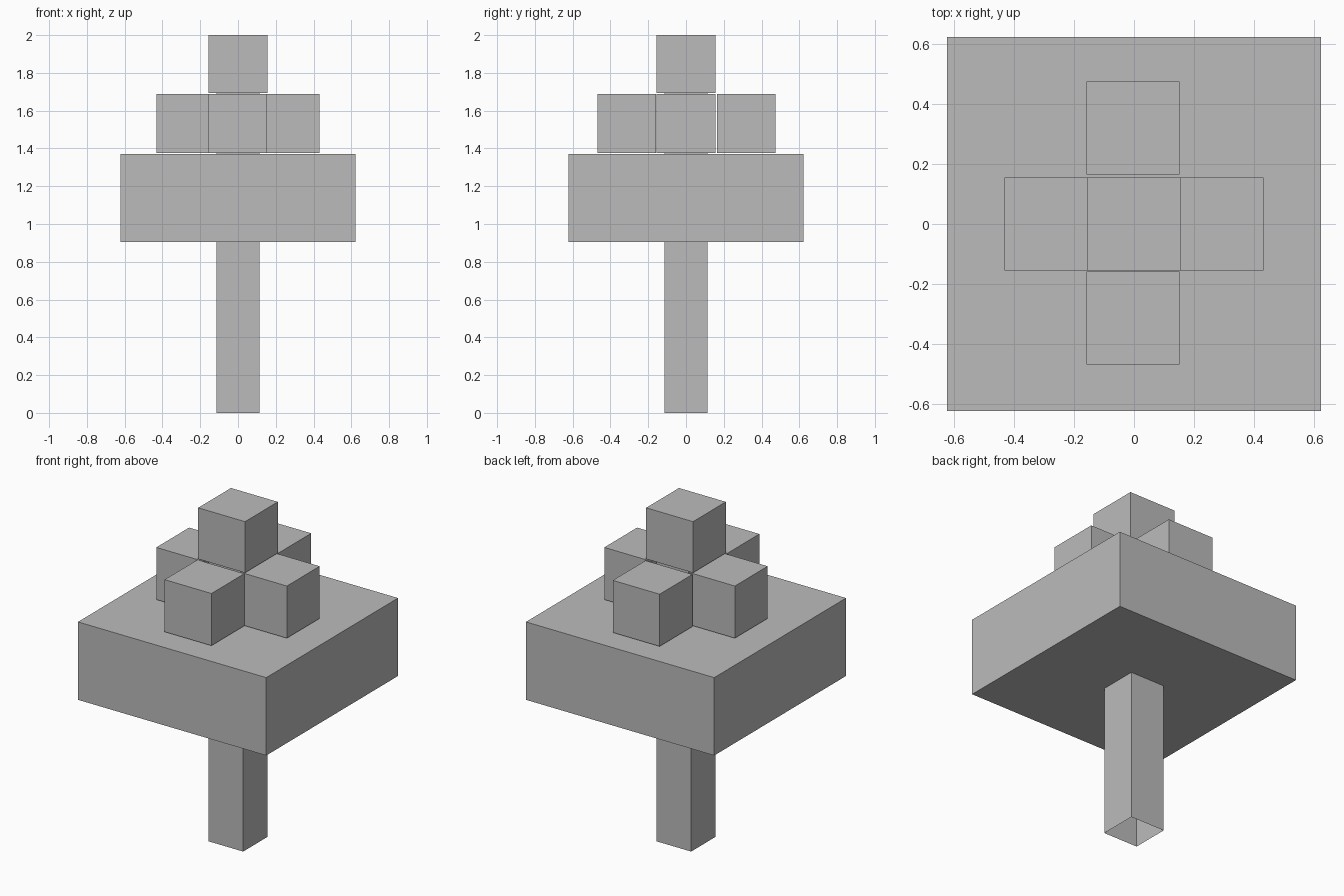
import bpy
import bmesh
from mathutils import Vector

default = bpy.data.objects.get("Cube")
if default:
    bpy.data.objects.remove(default, do_unlink=True)

GREY = (0.5, 0.5, 0.5, 1.0)
grey = bpy.data.materials.new("plain grey")
grey.use_nodes = True
grey.diffuse_color = GREY
grey.node_tree.nodes["Principled BSDF"].inputs["Base Color"].default_value = GREY


def block(name, centre, size, open_ends=False):
    """Box with flat faces; open_ends leaves out the top and bottom."""
    bm = bmesh.new()
    bmesh.ops.create_cube(bm, size=1)
    bmesh.ops.scale(bm, vec=Vector(size), verts=bm.verts)
    bm.normal_update()
    if open_ends:
        ends = [f for f in bm.faces if abs(f.normal.z) > 0.5]
        bmesh.ops.delete(bm, geom=ends, context="FACES_ONLY")
    mesh = bpy.data.meshes.new(name)
    bm.to_mesh(mesh)
    bm.free()
    mesh.materials.append(grey)
    obj = bpy.data.objects.new(name, mesh)
    obj.location = centre
    bpy.context.collection.objects.link(obj)
    return obj


# Hollow trunk, running up through the foliage
TRUNK_TOP = 1.75
block("trunk", (0, 0, TRUNK_TOP / 2), (0.228, 0.228, TRUNK_TOP), open_ends=True)

# Wide foliage slab
block("lower_foliage", (0, 0, 1.138), (1.246, 1.246, 0.466))

# Four cubes in a cross, and one on top
CUBE = (0.31, 0.31, 0.312)
MID_Z = 1.533
for name, x, y in (
    ("left_foliage", 0.277, 0),
    ("right_foliage", -0.277, 0),
    ("front_foliage", -0.003, -0.313),
    ("back_foliage", -0.003, 0.32),
):
    block(name, (x, y, MID_Z), CUBE)
block("top_foliage", (0, 0, 1.847), (0.31, 0.31, 0.306))
